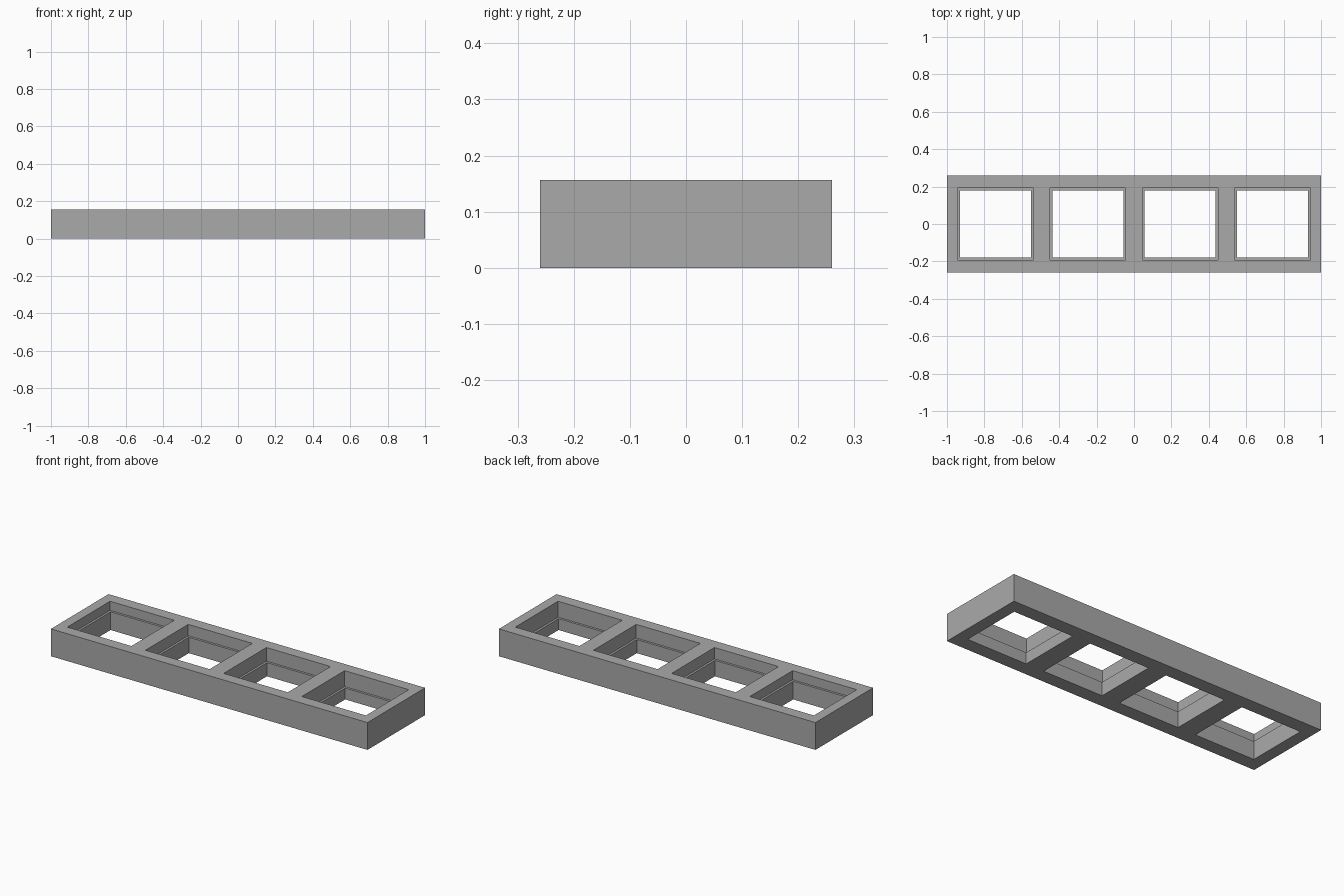
import bpy
import bmesh

LENGTH, WIDTH, HEIGHT = 2.0, 0.52, 0.156
PITCH = 0.494
OUTER = (0.405, 0.386)   # upper recess
INNER = (0.380, 0.360)   # through opening
DEPTHS = (0.052, 0.065, 0.078, 0.091)  # ledge depth of each socket

cube = bpy.data.objects.get("Cube")
if cube:
    bpy.data.objects.remove(cube, do_unlink=True)

grey = bpy.data.materials.new("mid_grey")
grey.use_nodes = True
colour = (0.40, 0.40, 0.40, 1)
grey.diffuse_color = colour
grey.node_tree.nodes["Principled BSDF"].inputs["Base Color"].default_value = colour

bm = bmesh.new()


def ring(cx, size, z):
    """Rectangle of vertices, counterclockwise from above."""
    hx, hy = size[0] / 2, size[1] / 2
    return [bm.verts.new((cx + sx * hx, sy * hy, z))
            for sx, sy in ((-1, -1), (1, -1), (1, 1), (-1, 1))]


def bridge(a, b):
    for i in range(4):
        j = (i + 1) % 4
        bm.faces.new((a[i], a[j], b[j], b[i]))


def cap(loops):
    """Flat face around the socket openings."""
    edges = []
    for loop in loops:
        for i in range(4):
            pair = (loop[i], loop[(i + 1) % 4])
            edges.append(bm.edges.get(pair) or bm.edges.new(pair))
    bmesh.ops.triangle_fill(bm, edges=edges, use_beauty=True)


# Outer walls of the block
bottom = ring(0, (LENGTH, WIDTH), 0)
top = ring(0, (LENGTH, WIDTH), HEIGHT)
bridge(bottom, top)

# Four stepped sockets
tops, bottoms = [top], [bottom]
for i, depth in enumerate(DEPTHS):
    cx = (i - 1.5) * PITCH
    ledge = HEIGHT - depth
    levels = [ring(cx, OUTER, HEIGHT), ring(cx, OUTER, ledge),
              ring(cx, INNER, ledge), ring(cx, INNER, 0)]
    for a, b in zip(levels, levels[1:]):
        bridge(a, b)
    tops.append(levels[0])
    bottoms.append(levels[-1])

# Top and underside
cap(tops)
cap(bottoms)
bmesh.ops.recalc_face_normals(bm, faces=bm.faces)
bmesh.ops.dissolve_limit(bm, angle_limit=0.01, verts=bm.verts, edges=bm.edges)

mesh = bpy.data.meshes.new("socket_frame")
bm.to_mesh(mesh)
bm.free()
mesh.materials.append(grey)
frame = bpy.data.objects.new("socket_frame", mesh)
bpy.context.collection.objects.link(frame)
